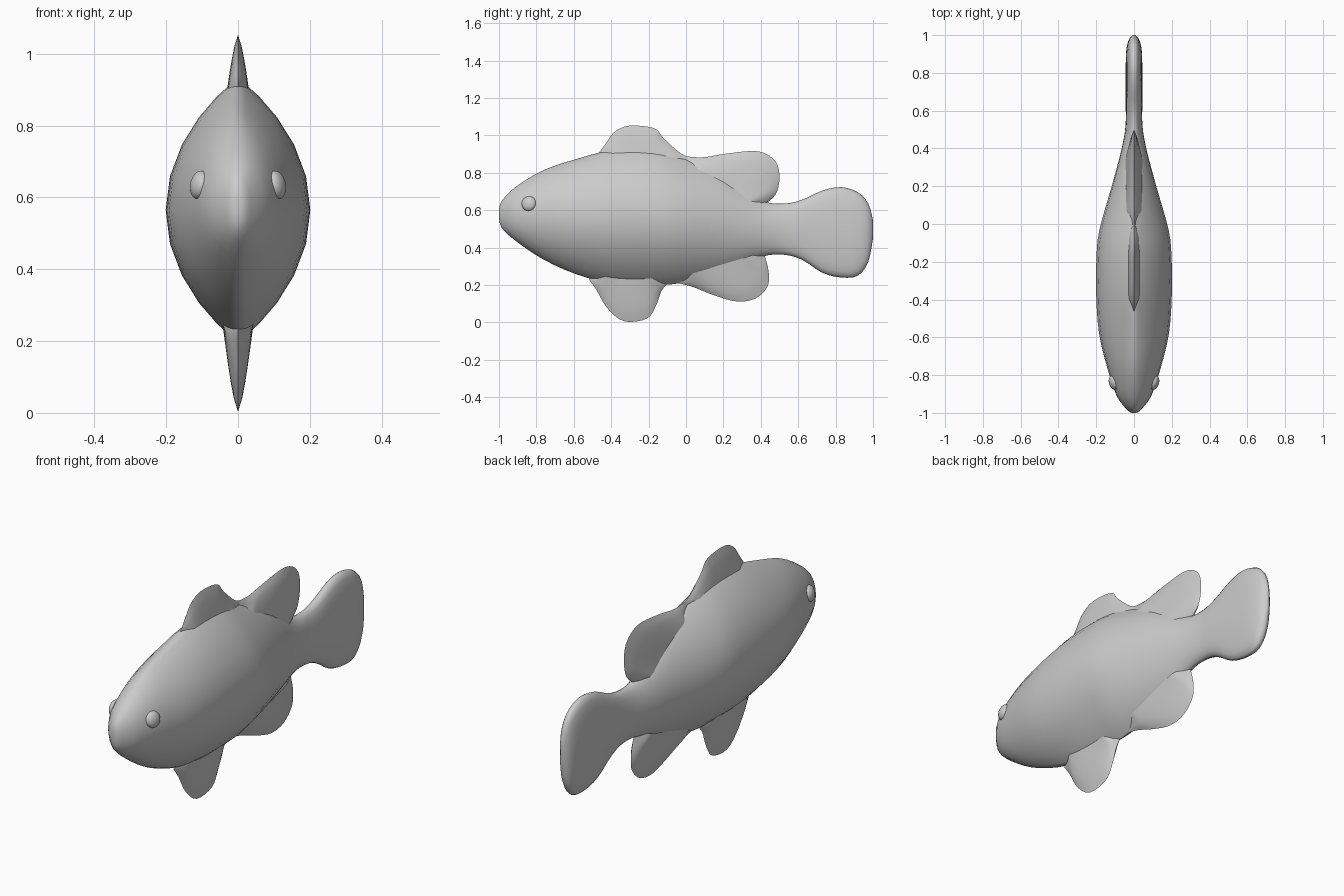
import bpy
from math import cos, sin, pi

if "Cube" in bpy.data.objects:
    bpy.data.objects.remove(bpy.data.objects["Cube"])


def smooth_path(keys, steps):
    """Catmull-Rom curve through key tuples of any dimension."""
    out = []
    n = len(keys)
    for i in range(n - 1):
        p = [keys[max(i - 1, 0)], keys[i], keys[i + 1], keys[min(i + 2, n - 1)]]
        for s in range(steps):
            t = s / steps
            out.append(tuple(
                0.5 * (2 * b + (c - a) * t + (2 * a - 5 * b + 4 * c - d) * t * t
                       + (3 * b - a - 3 * c + d) * t ** 3)
                for a, b, c, d in zip(*p)))
    out.append(tuple(keys[-1]))
    return out


def make_mesh(name, verts, faces):
    me = bpy.data.meshes.new(name)
    me.from_pydata(verts, [], faces)
    me.update()
    ob = bpy.data.objects.new(name, me)
    bpy.context.collection.objects.link(ob)
    for o in bpy.context.selected_objects:
        o.select_set(False)
    ob.select_set(True)
    bpy.context.view_layer.objects.active = ob
    bpy.ops.object.mode_set(mode='EDIT')
    bpy.ops.mesh.select_all(action='SELECT')
    bpy.ops.mesh.remove_doubles(threshold=0.0005)
    bpy.ops.mesh.normals_make_consistent(inside=False)
    bpy.ops.object.mode_set(mode='OBJECT')
    bpy.ops.object.shade_smooth_by_angle(angle=1.05)
    return ob


# Body and tail: (y, bottom z, top z, half width, section sharpness)
stations = [
    (-1.0, 0.56, 0.60, 0.012, 1.0),
    (-0.985, 0.505, 0.65, 0.035, 1.0),
    (-0.91, 0.435, 0.725, 0.092, 1.1),
    (-0.76, 0.335, 0.815, 0.142, 1.4),
    (-0.58, 0.255, 0.875, 0.185, 1.6),
    (-0.38, 0.205, 0.925, 0.2, 1.75),
    (-0.18, 0.20, 0.925, 0.199, 1.8),
    (-0.03, 0.21, 0.885, 0.183, 1.8),
    (0.2, 0.27, 0.79, 0.118, 1.6),
    (0.4, 0.35, 0.655, 0.065, 1.2),
    (0.52, 0.362, 0.635, 0.045, 1.0),
    (0.62, 0.335, 0.655, 0.044, 0.8),
    (0.73, 0.265, 0.705, 0.044, 0.8),
    (0.83, 0.24, 0.723, 0.044, 0.8),
    (0.92, 0.25, 0.695, 0.041, 0.8),
    (0.975, 0.325, 0.635, 0.028, 0.8),
    (1.0, 0.45, 0.545, 0.006, 1.0),
]
SIDES = 24
verts, faces = [], []
rings = smooth_path(stations, 3)
for y, lo, hi, w, e in rings:
    mid, half = (lo + hi) / 2, (hi - lo) / 2
    for k in range(SIDES):
        a = 2 * pi * k / SIDES
        c = cos(a)
        x = w * abs(c) ** e * (1 if c > 0 else -1) if abs(c) > 1e-6 else 0
        verts.append((x, y, mid + half * sin(a)))
for r in range(len(rings) - 1):
    for k in range(SIDES):
        j = (k + 1) % SIDES
        faces.append((r * SIDES + k, r * SIDES + j,
                      (r + 1) * SIDES + j, (r + 1) * SIDES + k))
faces.append(tuple(range(SIDES)))
faces.append(tuple(range((len(rings) - 1) * SIDES, len(rings) * SIDES)))
make_mesh("body_and_tail", verts, faces)


# Fins: lens-shaped sheets, thick at the root and thin at the rim
def fin(name, rim, root_a, root_b, thick):
    edge = smooth_path(rim, 4)
    n, rows = len(edge), 6
    verts, faces = [], []
    for side in (1, -1):
        off = len(verts)
        for i, (y, z) in enumerate(edge):
            u = i / (n - 1)
            by = root_a[0] + (root_b[0] - root_a[0]) * u
            bz = root_a[1] + (root_b[1] - root_a[1]) * u
            for r in range(rows + 1):
                s = r / rows
                x = thick * (1 - s) ** 0.7 * min(1, 6 * u, 6 * (1 - u))
                verts.append((side * x, by + (y - by) * s, bz + (z - bz) * s))
        for i in range(n - 1):
            for r in range(rows):
                q = off + i * (rows + 1) + r
                faces.append((q, q + 1, q + rows + 2, q + rows + 1))
    make_mesh(name, verts, faces)


fin("front_dorsal_fin",
    [(-0.47, 0.9), (-0.43, 0.955), (-0.38, 1.02), (-0.3, 1.052), (-0.17, 1.038),
     (-0.12, 0.985), (-0.03, 0.905), (0.04, 0.875)],
    (-0.46, 0.88), (0.0, 0.85), 0.035)
fin("rear_dorsal_fin",
    [(-0.06, 0.895), (0.08, 0.882), (0.2, 0.9), (0.35, 0.916), (0.43, 0.9),
     (0.485, 0.85), (0.5, 0.77), (0.48, 0.685), (0.42, 0.63)],
    (-0.02, 0.84), (0.42, 0.61), 0.045)
fin("pelvic_fin",
    [(-0.52, 0.23), (-0.48, 0.175), (-0.42, 0.075), (-0.33, 0.006), (-0.21, 0.02),
     (-0.16, 0.09), (-0.13, 0.17), (-0.09, 0.215)],
    (-0.5, 0.25), (-0.11, 0.23), 0.042)
fin("anal_fin",
    [(-0.08, 0.215), (0.02, 0.195), (0.15, 0.145), (0.27, 0.112), (0.37, 0.127),
     (0.435, 0.19), (0.442, 0.27), (0.42, 0.36)],
    (-0.04, 0.24), (0.41, 0.375), 0.045)

# Eyes
for side, label in ((1, "left_eye"), (-1, "right_eye")):
    bpy.ops.mesh.primitive_uv_sphere_add(segments=20, ring_count=12, radius=0.04,
                                         location=(side * 0.107, -0.84, 0.635))
    eye = bpy.context.object
    eye.name = label
    eye.scale = (0.62, 1, 1)
    eye.rotation_euler = (0, -side * 0.2, -side * 0.3)
    bpy.ops.object.shade_smooth()
